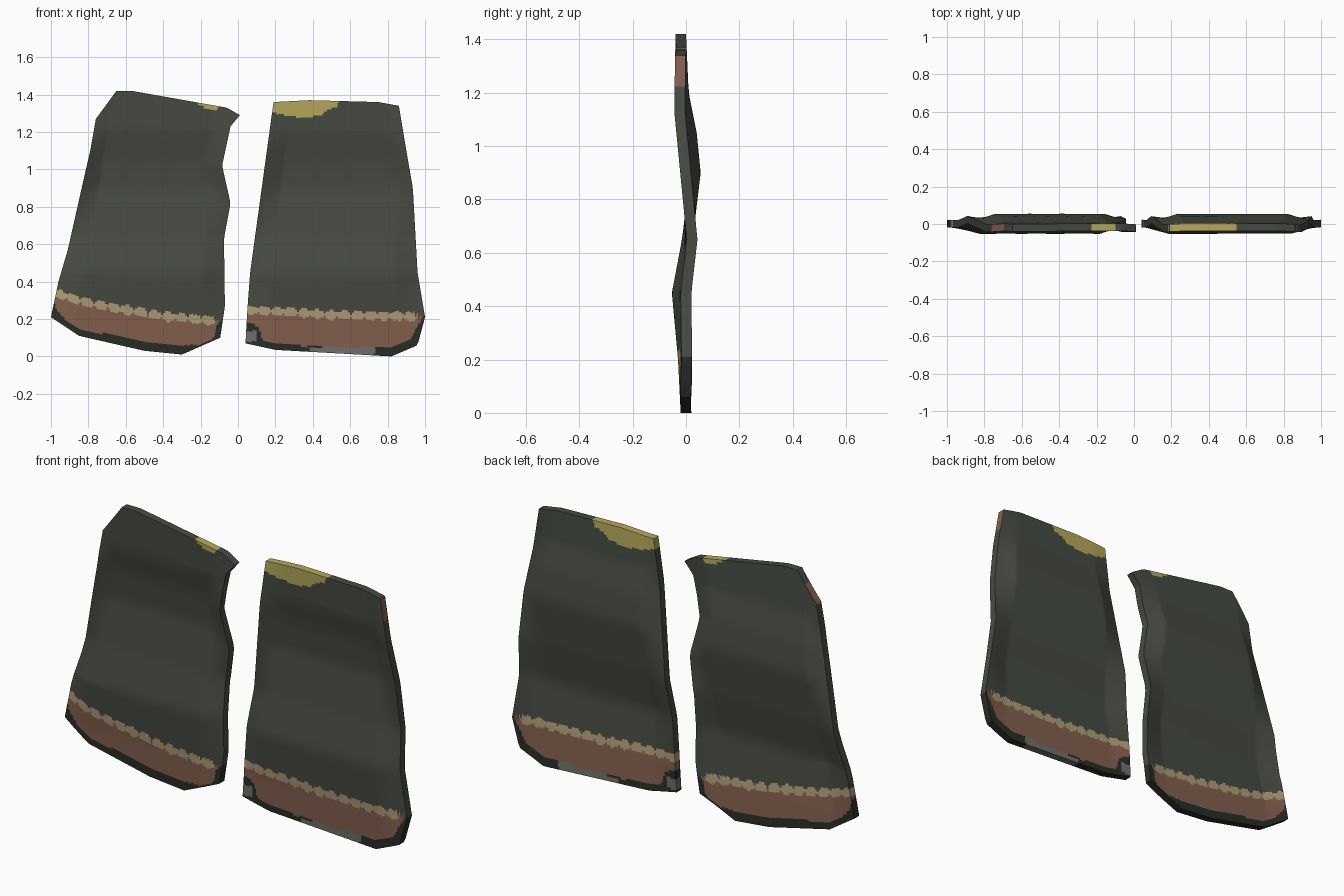
import bpy, bmesh, math

if "Cube" in bpy.data.objects:
    bpy.data.objects.remove(bpy.data.objects["Cube"])


def mat(name, rgb):
    m = bpy.data.materials.new(name)
    m.diffuse_color = (*rgb, 1)
    m.use_nodes = True
    m.node_tree.nodes["Principled BSDF"].inputs["Base Color"].default_value = m.diffuse_color
    return m


MATS = [mat("dark green cloth", (.061, .07, .054)), mat("brown band", (.235, .117, .075)),
        mat("beige cord", (.43, .34, .19)), mat("yellow patch", (.47, .40, .105)),
        mat("grey patch", (.16, .16, .145)), mat("blackish green hem", (.022, .026, .02))]
GREEN, BROWN, BEIGE, YELLOW, GREY, HEM = range(6)


def lerp(pts, t):
    """Piecewise linear lookup of y at t."""
    if t <= pts[0][0]:
        return pts[0][1]
    for (a, p), (b, q) in zip(pts, pts[1:]):
        if t <= b:
            return p + (q - p) * (t - a) / (b - a)
    return pts[-1][1]


def along(pts, axis, t):
    """Point on an outline side at fraction t of its extent on one axis."""
    a, b = pts[0][axis], pts[-1][axis]
    s = a + (b - a) * t
    o = lerp([(p[axis], p[1 - axis]) for p in pts], s)
    return (s, o) if axis == 0 else (o, s)


def spread(stops):
    """Values between stops with a chosen number of steps in each span."""
    out = [stops[0][0]]
    for (a, n), (b, _) in zip(stops, stops[1:]):
        out += [a + (b - a) * i / n for i in range(1, n + 1)]
    return out


# Wave of the cloth: centre and side edges, as (z, y)
MID = [(0, 0), (.2, -.01), (.45, -.033), (.65, .005), (.9, .035), (1.05, .02), (1.2, -.01), (1.42, -.02)]
EDGE = [(0, 0), (.2, .003), (.45, 0), (.65, .023), (.8, .008), (1.13, -.024), (1.42, -.02)]
U = spread([(0, 84), (1, 0)])
V = spread([(0, 30), (.26, 24), (.88, 14), (1, 0)])
HALF = .02


def panel(name, left, right, bottom, top, paint, paint_rim):
    bm = bmesh.new()
    c00, c10, c01, c11 = bottom[0], bottom[-1], top[0], top[-1]
    layers = []
    for side in (-HALF, HALF):
        rows = []
        for v in V:
            row = []
            L, R = along(left, 1, v), along(right, 1, v)
            for u in U:
                B, T = along(bottom, 0, u), along(top, 0, u)
                x, z = [(1 - u) * L[k] + u * R[k] + (1 - v) * B[k] + v * T[k]
                        - (1 - u) * (1 - v) * c00[k] - u * (1 - v) * c10[k]
                        - (1 - u) * v * c01[k] - u * v * c11[k] for k in (0, 1)]
                w = min(1, min(u, 1 - u) / .13)
                y = lerp(MID, z) * w + lerp(EDGE, z) * (1 - w)
                row.append(bm.verts.new((x, y + side, z)))
            rows.append(row)
        layers.append(rows)
    nu, nv = len(U) - 1, len(V) - 1
    # Front and back sheets, coloured by position
    for rows in layers:
        for j in range(nv):
            for i in range(nu):
                f = bm.faces.new((rows[j][i], rows[j][i + 1], rows[j + 1][i + 1], rows[j + 1][i]))
                c = f.calc_center_median()
                f.material_index = paint(c.x, c.z)
    # Rim joining both sheets
    loop = ([(0, i) for i in range(nu)] + [(j, nu) for j in range(nv)]
            + [(nv, i) for i in range(nu, 0, -1)] + [(j, 0) for j in range(nv, 0, -1)])
    for (a, b), (c, d) in zip(loop, loop[1:] + loop[:1]):
        f = bm.faces.new((layers[0][a][b], layers[0][c][d], layers[1][c][d], layers[1][a][b]))
        p = f.calc_center_median()
        f.material_index = paint_rim(p.x, p.z)
    bmesh.ops.recalc_face_normals(bm, faces=bm.faces)
    me = bpy.data.meshes.new(name)
    bm.to_mesh(me)
    bm.free()
    ob = bpy.data.objects.new(name, me)
    bpy.context.collection.objects.link(ob)
    for m in MATS:
        me.materials.append(m)
    bpy.context.view_layer.objects.active = ob
    ob.select_set(True)
    bpy.ops.object.shade_smooth_by_angle(angle=math.radians(35))
    ob.select_set(False)


def trim(x, z, cord, hem, x0, x1, step):
    """Beaded cord, brown band and dark hem at the lower end."""
    bead = x0 + .03 + round((x - x0 - .03) / step) * step
    zc = lerp(cord, x)
    if x0 < bead < x1 and ((x - bead) / (step * .5)) ** 2 + ((z - zc) / .025) ** 2 < 1:
        return BEIGE
    if z > zc:
        return GREEN
    return BROWN if x0 < x < x1 and z > lerp(hem, x) else HEM


# Left panel
CORD_L = [(-1, .345), (-.8, .285), (-.6, .25), (-.4, .215), (-.1, .188)]
HEM_L = [(-.98, .26), (-.92, .19), (-.83, .135), (-.7, .12), (-.4, .065), (-.2, .06), (-.13, .1), (-.11, .17)]
YEL_L = [(-.24, 1.37), (-.2, 1.337), (-.11, 1.315), (-.09, 1.35)]


def paint_left(x, z):
    if z > 1.3 and -.24 < x < -.09 and z > lerp(YEL_L, x):
        return YELLOW
    return trim(x, z, CORD_L, HEM_L, -.98, -.105, .072)


def rim_left(x, z):
    if x < -.7 and 1.26 < z < 1.36:
        return BROWN
    return paint_left(x, z)


panel("left_cloth_panel",
      [(-1, .21), (-.96, .4), (-.91, .57), (-.82, .97), (-.79, 1.1), (-.76, 1.27)],
      [(-.095, .1), (-.07, .27), (-.075, .63), (-.04, .82), (-.085, 1.02), (-.04, 1.23), (.01, 1.29)],
      [(-1, .21), (-.85, .11), (-.5, .03), (-.3, .01), (-.095, .1)],
      [(-.76, 1.27), (-.65, 1.42), (-.57, 1.42), (-.06, 1.33), (.01, 1.29)],
      paint_left, rim_left)

# Right panel
CORD_R = [(.04, .25), (.5, .222), (1, .213)]
HEM_R = [(.05, .18), (.11, .16), (.13, .08), (.35, .055), (.8, .045), (.92, .09), (.96, .16), (.98, .2)]
YEL_R = [(.17, 1.31), (.25, 1.29), (.35, 1.275), (.45, 1.292), (.48, 1.32), (.53, 1.335), (.55, 1.375)]


def paint_right(x, z):
    if z > 1.26 and x < .55 and z > lerp(YEL_R, x):
        return YELLOW
    if x < .095 and .08 < z < .135 or .38 < x < .73 and z < .05:
        return GREY
    return trim(x, z, CORD_R, HEM_R, .04, .98, .071)


def rim_right(x, z):
    if x > .83 and 1.22 < z < 1.338:
        return BROWN
    return paint_right(x, z)


panel("right_cloth_panel",
      [(.04, .07), (.05, .25), (.065, .45), (.12, .85), (.19, 1.36)],
      [(1, .21), (.96, .45), (.935, .9), (.9, 1.1), (.86, 1.34)],
      [(.04, .07), (.2, .035), (.82, 0), (.96, .06), (1, .21)],
      [(.19, 1.36), (.38, 1.37), (.75, 1.36), (.86, 1.34)],
      paint_right, rim_right)
